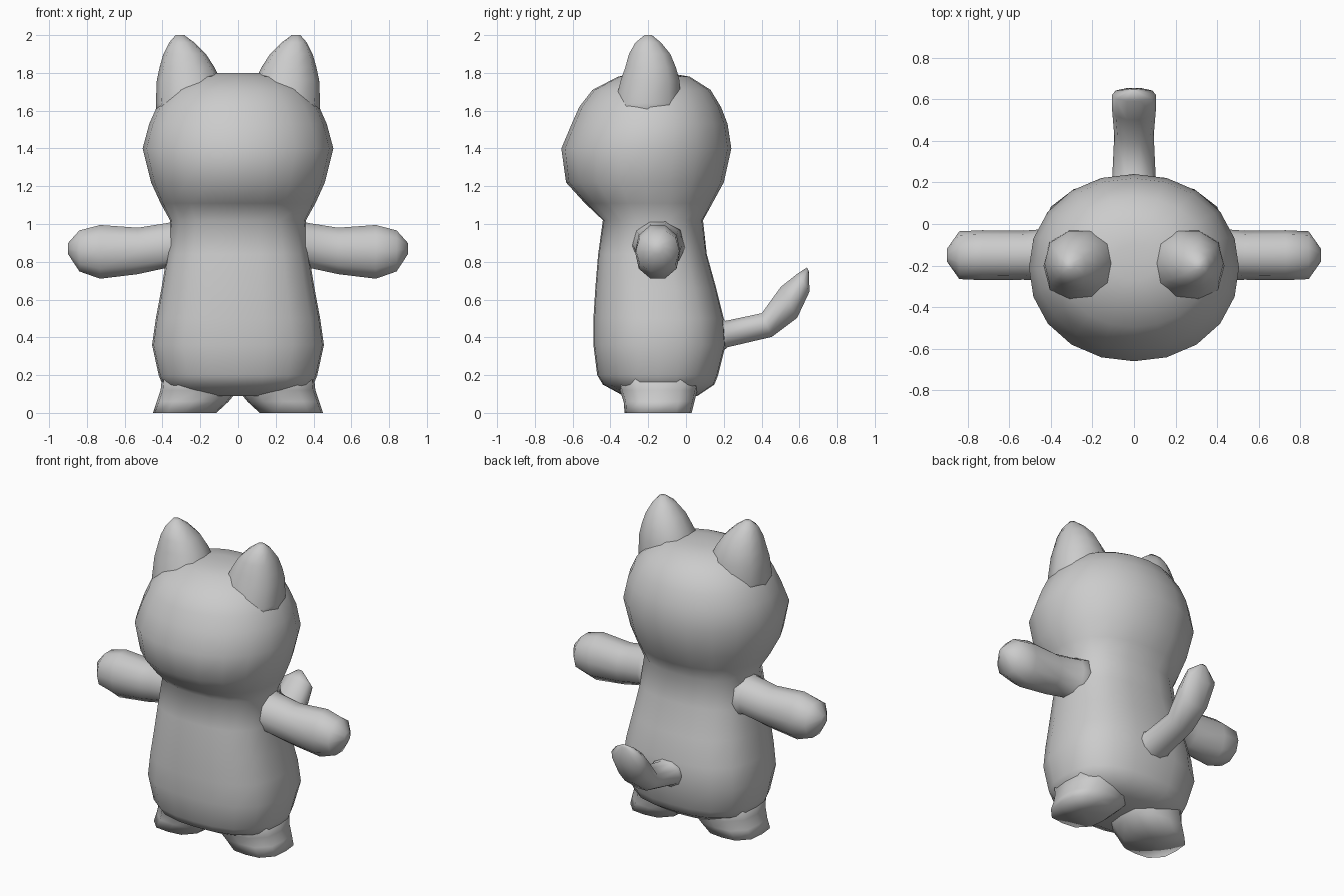
import bpy
import bmesh
from math import cos, sin, pi
from mathutils import Vector

cube = bpy.data.objects.get("Cube")
if cube:
    bpy.data.objects.remove(cube)

grey = bpy.data.materials.new("soft_grey")
grey.use_nodes = True
colour = (0.6, 0.6, 0.6, 1)
grey.diffuse_color = colour
grey.node_tree.nodes["Principled BSDF"].inputs["Base Color"].default_value = colour


def loft(name, rings, sides):
    """Skin closed rings: (centre, half axis u, half axis v, squareness)."""
    bm = bmesh.new()
    loops = []
    for centre, u, v, power in rings:
        loop = []
        for i in range(sides):
            a = 2 * pi * i / sides
            c, s = cos(a), sin(a)
            r = (abs(c) ** power + abs(s) ** power) ** (-1 / power)
            loop.append(bm.verts.new(Vector(centre) + Vector(u) * c * r + Vector(v) * s * r))
        loops.append(loop)
    for a, b in zip(loops, loops[1:]):
        for i in range(sides):
            j = (i + 1) % sides
            bm.faces.new((a[i], a[j], b[j], b[i]))
    for loop in (loops[0], loops[-1]):
        mid = bm.verts.new(sum((v.co for v in loop), Vector()) / sides)
        for i in range(sides):
            bm.faces.new((loop[i], loop[(i + 1) % sides], mid))
    bmesh.ops.recalc_face_normals(bm, faces=bm.faces)
    mesh = bpy.data.meshes.new(name)
    bm.to_mesh(mesh)
    bm.free()
    mesh.materials.append(grey)
    mesh.shade_smooth()
    obj = bpy.data.objects.new(name, mesh)
    bpy.context.collection.objects.link(obj)
    return obj


def level(z, half, front, back, power, x=0):
    """Horizontal ring given by half width and front and back limits."""
    return ((x, (front + back) / 2, z), (half, 0, 0), (0, (back - front) / 2, 0), power)


# Torso and head in one skin
loft("body_and_head", [
    level(0.09, 0.30, -0.33, 0.06, 2.4),
    level(0.15, 0.40, -0.44, 0.15, 2.5),
    level(0.20, 0.42, -0.47, 0.17, 2.6),
    level(0.36, 0.455, -0.49, 0.21, 2.7),
    level(0.50, 0.435, -0.49, 0.20, 2.7),
    level(0.66, 0.405, -0.48, 0.16, 2.7),
    level(0.84, 0.375, -0.465, 0.11, 2.7),
    level(1.02, 0.36, -0.44, 0.09, 2.5),
    level(1.11, 0.41, -0.535, 0.14, 2.3),
    level(1.22, 0.46, -0.635, 0.20, 2.15),
    level(1.40, 0.505, -0.66, 0.24, 2.1),
    level(1.53, 0.47, -0.605, 0.22, 2.1),
    level(1.62, 0.43, -0.565, 0.185, 2.1),
    level(1.71, 0.36, -0.495, 0.13, 2.1),
    level(1.78, 0.24, -0.36, 0.02, 2),
    level(1.80, 0.11, -0.27, -0.10, 2),
], 20)

for side, s in (("left", 1), ("right", -1)):
    # Ears lean inwards to a rounded tip
    loft(side + "_ear", [
        level(z, (outer - inner) / 2, front, back, 2.4, s * (inner + outer) / 2)
        for z, inner, outer, front, back in (
            (1.55, 0.04, 0.43, -0.40, -0.02),
            (1.64, 0.05, 0.435, -0.38, -0.02),
            (1.76, 0.09, 0.43, -0.35, -0.03),
            (1.83, 0.125, 0.415, -0.325, -0.05),
            (1.90, 0.17, 0.395, -0.305, -0.08),
            (1.96, 0.23, 0.365, -0.27, -0.13),
            (2.00, 0.285, 0.33, -0.22, -0.18))
    ], 10)

    # Arms stretch straight out with mitten ends
    loft(side + "_arm", [
        ((s * x, -0.15, (low + high) / 2), (0, depth, 0), (0, 0, (high - low) / 2), 2.2)
        for x, low, high, depth in (
            (0.28, 0.68, 1.05, 0.16),
            (0.37, 0.765, 1.01, 0.13),
            (0.53, 0.73, 0.985, 0.118),
            (0.73, 0.705, 1.0, 0.12),
            (0.84, 0.745, 0.97, 0.115),
            (0.90, 0.84, 0.90, 0.03))
    ], 10)

    # Stubby legs flare at the floor
    loft(side + "_leg", [
        level(z, (outer - inner) / 2, front, back, 3, s * (inner + outer) / 2)
        for z, inner, outer, front, back in (
            (0, 0.115, 0.45, -0.325, 0.03),
            (0.06, 0.05, 0.43, -0.33, 0.045),
            (0.12, 0.0, 0.41, -0.35, 0.06),
            (0.22, 0.0, 0.40, -0.38, 0.08))
    ], 12)

# Tail curls up behind, each ring set by its upper and lower edge
tail = []
for top, bottom, half in (
        ((0.10, 0.58), (0.08, 0.22), 0.15),
        ((0.21, 0.49), (0.22, 0.345), 0.105),
        ((0.40, 0.53), (0.455, 0.40), 0.095),
        ((0.50, 0.67), (0.59, 0.50), 0.105),
        ((0.59, 0.74), (0.655, 0.64), 0.105),
        ((0.64, 0.77), (0.65, 0.75), 0.02)):
    t, b = Vector((0, *top)), Vector((0, *bottom))
    tail.append(((t + b) / 2, (half, 0, 0), (t - b) / 2, 2.2))
loft("tail", tail, 10)
